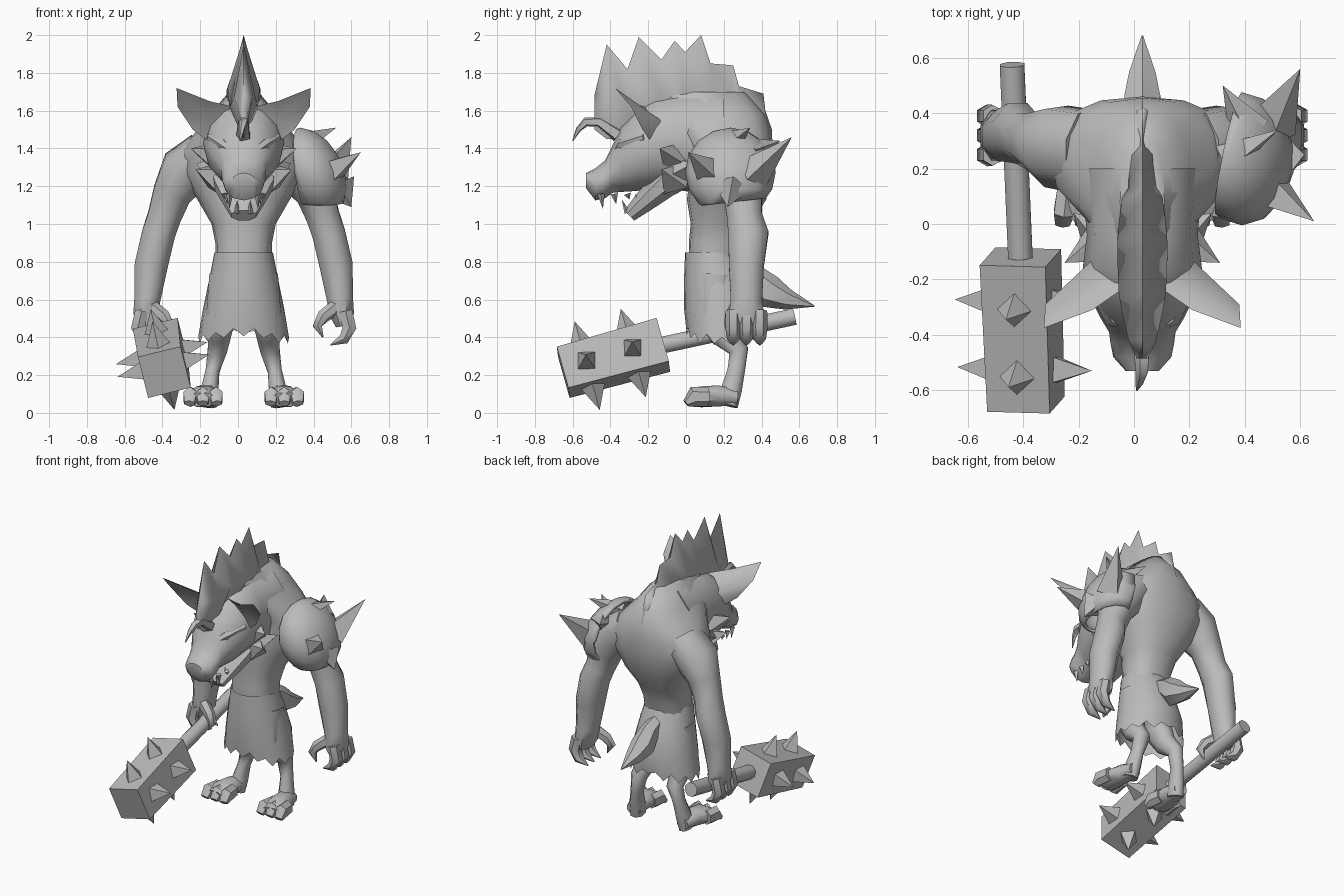
import bpy, bmesh, math, random
from math import sin, cos, pi, radians
from mathutils import Vector

random.seed(3)
cube = bpy.data.objects.get("Cube")
if cube:
    bpy.data.objects.remove(cube)

grey = bpy.data.materials.new("plain grey")
grey.use_nodes = True
GREY = (0.5, 0.5, 0.5, 1)
grey.diffuse_color = GREY
grey.node_tree.nodes["Principled BSDF"].inputs["Base Color"].default_value = GREY
CX = 0.03          # body centre line
SIDES = ((1, "left"), (-1, "right"))


def finish(name, bm, angle=52):
    bmesh.ops.recalc_face_normals(bm, faces=bm.faces)
    mesh = bpy.data.meshes.new(name)
    bm.to_mesh(mesh)
    bm.free()
    mesh.materials.append(grey)
    ob = bpy.data.objects.new(name, mesh)
    bpy.context.collection.objects.link(ob)
    if angle:
        bpy.ops.object.select_all(action='DESELECT')
        ob.select_set(True)
        bpy.context.view_layer.objects.active = ob
        bpy.ops.object.shade_smooth_by_angle(angle=radians(angle))
    return ob


def bridge(bm, rings, caps=True):
    n = len(rings[0])
    for a, b in zip(rings, rings[1:]):
        for i in range(n):
            j = (i + 1) % n
            bm.faces.new((a[i], a[j], b[j], b[i]))
    if caps:
        bm.faces.new(rings[0])
        bm.faces.new(rings[-1])


def tube(name, path, n=8, s=1):
    """Loft of rings (x, y, z, half width, half depth) square to the path."""
    bm = bmesh.new()
    pts = [Vector((CX + s * p[0], p[1], p[2])) for p in path]
    rings = []
    for i, p in enumerate(pts):
        t = (pts[min(i + 1, len(pts) - 1)] - pts[max(i - 1, 0)]).normalized()
        u = Vector((1, 0, 0))
        u = (u - t * u.dot(t)).normalized()
        v = t.cross(u)
        a, b = path[i][3], path[i][-1]
        rings.append([bm.verts.new(p + u * a * cos(2 * pi * (k + .5) / n)
                                   + v * b * sin(2 * pi * (k + .5) / n)) for k in range(n)])
    bridge(bm, rings)
    return finish(name, bm)


def stack(name, levels, axis, n=12, power=1.0):
    """Loft of flat rounded rings: (level, centre, half width, half size)."""
    bm = bmesh.new()
    rings = []
    for lev, c, a, b in levels:
        ring = []
        for k in range(n):
            cs, sn = cos(2 * pi * k / n), sin(2 * pi * k / n)
            x = CX + a * math.copysign(abs(cs) ** power, cs)
            o = c + b * math.copysign(abs(sn) ** power, sn)
            ring.append(bm.verts.new((x, o, lev) if axis == "z" else (x, lev, o)))
        rings.append(ring)
    bridge(bm, rings)
    return finish(name, bm)


def spike(name, base, tip, r, n=4, sink=0.0):
    bm = bmesh.new()
    base, tip = Vector(base), Vector(tip)
    d = (tip - base).normalized()
    u = d.orthogonal().normalized() if abs(d.x) > .95 else (Vector((1, 0, 0)) - d * d.x).normalized()
    v = d.cross(u)
    ring = [bm.verts.new(base - d * sink + (u * cos(2 * pi * k / n) + v * sin(2 * pi * k / n)) * r)
            for k in range(n)]
    top = bm.verts.new(tip)
    for k in range(n):
        bm.faces.new((ring[k], ring[(k + 1) % n], top))
    bm.faces.new(ring)
    return finish(name, bm, 0)


# Hunched torso
stack("torso", [(.78, .15, .15, .13), (.9, .16, .15, .145), (1.0, .185, .17, .16),
                (1.13, .215, .245, .21), (1.28, .24, .33, .215), (1.39, .235, .33, .225),
                (1.48, .2, .26, .255), (1.58, .14, .17, .28), (1.7, .08, .08, .23)],
      "z", 16, .82)

# Head and short muzzle
stack("head", [(.2, 1.42, .22, .28), (-.04, 1.44, .2, .26), (-.16, 1.43, .215, .24),
               (-.26, 1.39, .19, .215), (-.34, 1.345, .15, .175), (-.39, 1.29, .12, .125),
               (-.43, 1.235, .115, .1), (-.48, 1.21, .105, .085), (-.53, 1.23, .06, .04)], "y", 12)
tube("lower_jaw", [(0, 0, 1.31, .19, .12), (0, -.12, 1.21, .17, .085),
                   (0, -.23, 1.11, .11, .06), (0, -.3, 1.045, .07, .04)])
tube("forelock", [(0, -.36, 1.47, .04), (0, -.46, 1.54, .03), (0, -.53, 1.54, .025),
                  (-.01, -.57, 1.5, .015), (-.02, -.6, 1.44, .003)], 5)
for s, side in SIDES:
    # Brow, ear and cheek fur
    tube(side + "_brow", [(.05, -.37, 1.38, .02), (.11, -.34, 1.42, .03), (.18, -.22, 1.46, .02)], 6, s)
    bm = bmesh.new()
    outline = [(.05, -.22, 1.62), (.18, -.31, 1.65), (.355, -.375, 1.72),
               (.35, -.29, 1.62), (.27, -.23, 1.5), (.14, -.16, 1.4)]
    rim = [bm.verts.new((CX + s * x, y, z)) for x, y, z in outline]
    for c in ((.19, -.23, 1.55), (.17, -.12, 1.54)):
        mid = bm.verts.new((CX + s * c[0], c[1], c[2]))
        for k in range(len(rim)):
            bm.faces.new((rim[k], rim[(k + 1) % len(rim)], mid))
    finish(side + "_ear", bm, 70)
    for k, (tx, ty, tz) in enumerate([(.28, -.14, 1.4), (.255, -.13, 1.29), (.25, .04, 1.32)]):
        spike(f"{side}_cheek_fur_{k}", (CX + s * .13, -.06, tz - .05), (CX + s * tx, ty, tz), .1)
    # Teeth in both jaws
    for k in range(3):
        y = -.45 + .07 * k
        x = CX + s * (.075 + .012 * k)
        spike(f"{side}_upper_tooth_{k}", (x, y, 1.16), (x, y + .01, 1.08 + .025 * k), .02)
        x = CX + s * (.035 + .02 * k)
        spike(f"{side}_lower_tooth_{k}", (x, y + .14, 1.06 + .04 * k), (x, y + .11, 1.13 + .03 * k), .016)

# Saw-toothed mane: y, ridge, base, half width
MANE = [(-.485, 1.68, 1.5, .02), (-.42, 1.95, 1.45, .05), (-.31, 1.82, 1.45, .075),
        (-.25, 1.99, 1.5, .085), (-.13, 1.87, 1.5, .09), (-.06, 1.97, 1.5, .09),
        (-.005, 1.91, 1.5, .085), (.08, 2.0, 1.5, .075), (.13, 1.85, 1.5, .065),
        (.25, 1.84, 1.5, .05), (.28, 1.73, 1.45, .045), (.41, 1.69, 1.4, .03),
        (.42, 1.6, 1.35, .025), (.455, 1.5, 1.3, .015)]
bm = bmesh.new()
rings = []
for y, zt, zb, w in MANE:
    mid = .45 * zt + .55 * zb
    rings.append([bm.verts.new(p) for p in ((CX, y, zt), (CX + w, y, mid), (CX, y, zb), (CX - w, y, mid))])
bridge(bm, rings)
finish("mane", bm, 80)

for s, side in SIDES:
    # Long arm with curled, clawed fingers
    tube(side + "_arm", [(.2, .26, 1.38, .12, .16), (.31, .28, 1.28, .145, .155), (.38, .3, 1.16, .11),
                         (.42, .31, 1.04, .095, .1), (.45, .33, .95, .095, .115),
                         (.49, .32, .78, .095, .1), (.51, .32, .6, .075, .09),
                         (.52, .32, .52, .07, .1), (.53, .32, .46, .045, .08)], 8, s)
    for k in range(3):
        y = .25 + .07 * k
        tube(f"{side}_finger_{k}", [(.54, y, .54, .04), (.56, y, .45, .042),
                                    (.53, y, .39, .033), (.46, y, .36, .004)], 6, s)
    tube(side + "_thumb", [(.49, .27, .56, .04), (.42, .24, .51, .036),
                           (.39, .23, .46, .028), (.42, .23, .4, .004)], 6, s)
    # Crooked hind leg, foot and toes
    tube(side + "_leg", [(.09, .16, .72, .1, .12), (.12, .14, .52, .085, .1), (.13, .2, .41, .065, .075),
                         (.14, .28, .33, .055, .055), (.165, .265, .22, .04, .05),
                         (.18, .24, .12, .05, .06), (.19, .22, .04, .05, .06)], 8, s)
    tube(side + "_foot", [(.19, .27, .08, .05, .045), (.2, .17, .09, .07, .06),
                          (.215, .08, .085, .09, .06), (.22, .02, .07, .08, .04)], 8, s)
    for k in (-1, 0, 1):
        x = .215 + .058 * k
        tube(f"{side}_toe_{k + 1}", [(x, .12, .085, .04, .05), (x + .01 * k, .04, .085, .042, .055),
                                     (x + .015 * k, .0, .05, .03, .02)], 6, s)

# Ragged skirt
bm = bmesh.new()
N = 28
rings = []
for lev, (z, cy, a, b) in enumerate([(.85, .14, .155, .145), (.72, .165, .18, .175),
                                     (.55, .19, .215, .2), (.43, .19, .24, .185)]):
    ring = []
    for k in range(N):
        t = 2 * pi * k / N
        drop = 0
        if lev == 3:
            drop = (.025 if k % 2 else -.015) + .05 * abs(cos(t)) - random.uniform(0, .02)
        ring.append(bm.verts.new((CX + a * cos(t), cy + b * sin(t), z - drop)))
    rings.append(ring)
bridge(bm, rings, caps=False)
finish("skirt", bm)
tube("tail", [(0, .26, .76, .05, .05), (0, .36, .71, .06, .075), (0, .44, .64, .075, .09),
              (0, .54, .6, .055, .055), (0, .68, .565, .003)], 6)

# Shoulder guard: outer part of a dome leaning outward, with spikes
bm = bmesh.new()
bmesh.ops.create_uvsphere(bm, u_segments=14, v_segments=8, radius=1)
for v in bm.verts:
    v.co = Vector((.39 + .18 * v.co.x - .06 * v.co.z, .235 + .24 * v.co.y, 1.275 + .235 * v.co.z))
for point, normal in (((.33, .2, 1.3), (-1, .2, -.1)), ((.45, .2, 1.11), (0, .12, -1))):
    bmesh.ops.bisect_plane(bm, geom=bm.verts[:] + bm.edges[:] + bm.faces[:],
                           plane_co=point, plane_no=normal, clear_outer=True)
guard = finish("shoulder_guard", bm)
shell = guard.modifiers.new("thickness", 'SOLIDIFY')
shell.thickness = .02
spike("guard_spike_front", (.48, .13, 1.27), (.65, .01, 1.38), .1, sink=.03)
spike("guard_spike_back", (.5, .37, 1.28), (.6, .56, 1.46), .1, sink=.03)
spike("guard_spike_top", (.4, .36, 1.39), (.32, .5, 1.44), .08, sink=.03)
spike("guard_rim_point", (.36, .25, 1.44), (.52, .34, 1.51), .07, sink=.03)
spike("guard_hem_point", (.53, .24, 1.2), (.6, .22, 1.09), .1)

# Club: handle, square head and eight studs
grip, front, back = Vector((-.44, .575, .51)), Vector((-.39, -.65, .215)), Vector((-.41, -.12, .36))
tube("club_handle", [(p.x - CX, p.y, p.z, .048) for p in (grip, back)], 8)
axis = (back - front).normalized()
tilt = radians(14)
across = Vector((cos(tilt), 0, sin(tilt)))
across = (across - axis * across.dot(axis)).normalized()
up = across.cross(axis)
bm = bmesh.new()
rings = [[bm.verts.new(p + across * a * h + up * b * h)
          for a, b in ((1, 1), (-1, 1), (-1, -1), (1, -1))] for p, h in ((front, .116), (back, .122))]
bridge(bm, rings)
finish("club_head", bm, 0)
for i, t in enumerate((.24, .7)):
    for j, d in enumerate((across, up, -across, -up)):
        c = front.lerp(back, t)
        spike(f"club_stud_{i}_{j}", c + d * .105, c + d * .25, .07)
